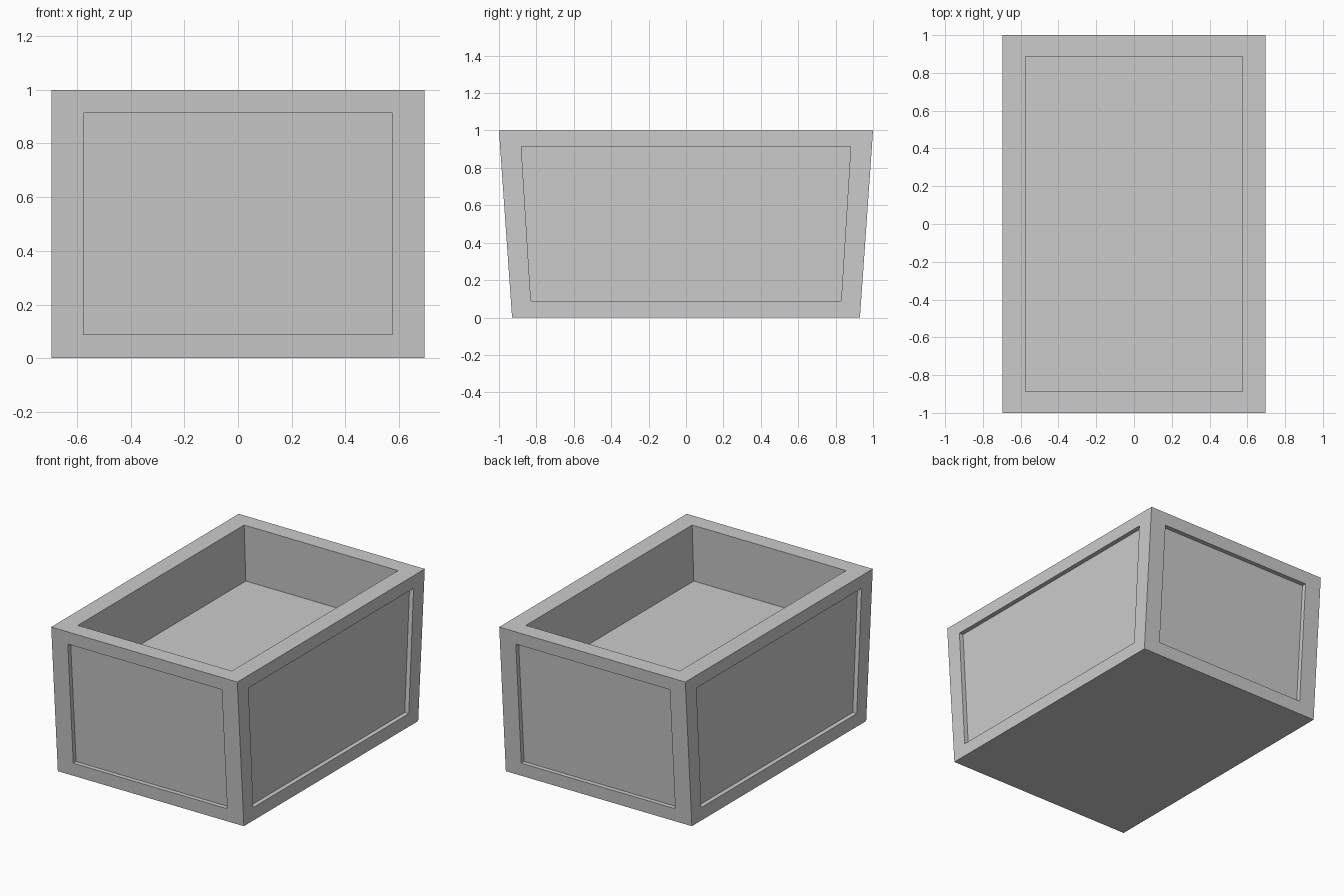
import bpy, bmesh
from mathutils import Vector

if "Cube" in bpy.data.objects:
    bpy.data.objects.remove(bpy.data.objects["Cube"])

W, D_TOP, D_BOTTOM, H = 0.695, 1.0, 0.93, 1.0
bm = bmesh.new()


def recess(corners, margin_u, margin_v, offset, spread=Vector((1, 1, 1))):
    """Face with a sunken panel: border ring, lip walls and panel floor."""
    a, b, c, d = [v.co for v in corners]

    def point(u, v):
        return a.lerp(b, u).lerp(d.lerp(c, u), v)

    u0, u1, (v0, v1) = margin_u, 1 - margin_u, margin_v
    rim = [bm.verts.new(point(u, v)) for u, v in ((u0, v0), (u1, v0), (u1, v1), (u0, v1))]
    floor = [bm.verts.new(v.co * spread + offset) for v in rim]
    for i in range(4):
        j = (i + 1) % 4
        bm.faces.new((corners[i], corners[j], rim[j], rim[i]))
        bm.faces.new((rim[i], rim[j], floor[j], floor[i]))
    bm.faces.new(floor)


# Outer corners, tapering towards the base at the front and back
signs = ((-1, -1), (1, -1), (1, 1), (-1, 1))
base = [bm.verts.new((sx * W, sy * D_BOTTOM, 0)) for sx, sy in signs]
top = [bm.verts.new((sx * W, sy * D_TOP, H)) for sx, sy in signs]

# Solid underside
bm.faces.new(base[::-1])

# Recessed panels: front, right, back, left
inward = (Vector((0, 1, 0)), Vector((-1, 0, 0)), Vector((0, -1, 0)), Vector((1, 0, 0)))
for i in range(4):
    j = (i + 1) % 4
    recess([base[i], base[j], top[j], top[i]], 0.057 if i % 2 else 0.0863,
           (0.088, 0.914), inward[i] * 0.03)

# Open tray in the top
recess(top, 0.0863, (0.0565, 0.9435), Vector((0, 0, -0.385)), Vector((1, 1.02, 1)))

bmesh.ops.recalc_face_normals(bm, faces=bm.faces)
mesh = bpy.data.meshes.new("planter_box")
bm.to_mesh(mesh)
bm.free()
box = bpy.data.objects.new("planter_box", mesh)
bpy.context.collection.objects.link(box)
